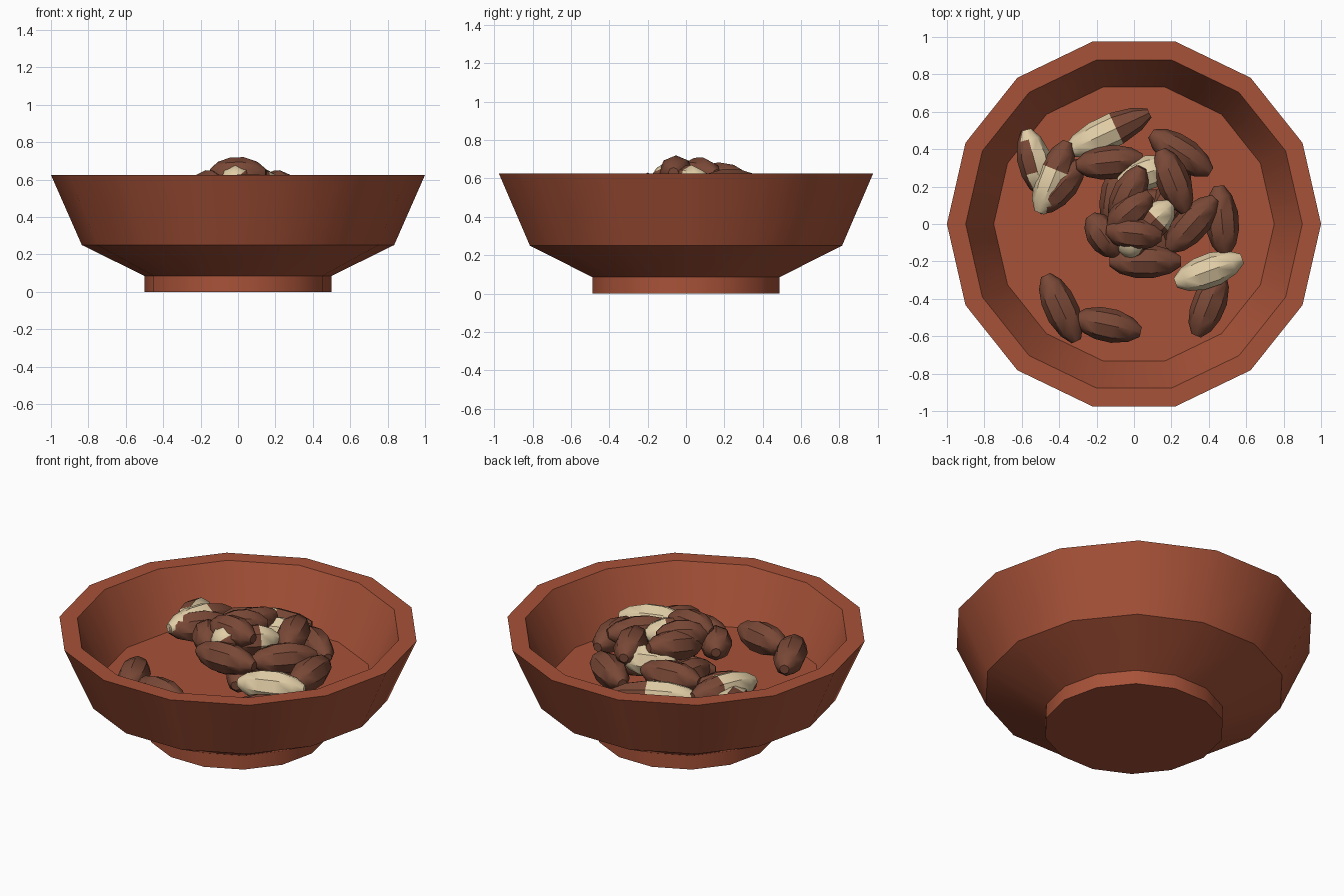
import bpy, bmesh, math
from mathutils import Matrix, Vector

cube = bpy.data.objects.get("Cube")
if cube:
    bpy.data.objects.remove(cube)


def material(name, r, g, b):
    mat = bpy.data.materials.new(name)
    mat.use_nodes = True
    mat.diffuse_color = (r, g, b, 1)
    mat.node_tree.nodes["Principled BSDF"].inputs["Base Color"].default_value = (r, g, b, 1)
    return mat


clay = material("terracotta clay", 0.39, 0.085, 0.04)
shell = material("brown shell", 0.19, 0.065, 0.037)
kernel = material("cream kernel", 0.75, 0.61, 0.38)


def lathe(bm, profile, sides):
    """Revolve (radius, height) points around z, closing both ends with flat caps."""
    rings = []
    for radius, height in profile:
        angles = [math.tau * i / sides for i in range(sides)]
        rings.append([bm.verts.new((radius * math.cos(a), radius * math.sin(a), height))
                      for a in angles])
    for low, high in zip(rings, rings[1:]):
        for i in range(sides):
            j = (i + 1) % sides
            bm.faces.new((low[i], low[j], high[j], high[i]))
    bm.faces.new(list(reversed(rings[0])))
    bm.faces.new(rings[-1])


def finish(bm, name, materials, smooth_angle):
    bm.normal_update()
    mesh = bpy.data.meshes.new(name)
    bm.to_mesh(mesh)
    bm.free()
    for mat in materials:
        mesh.materials.append(mat)
    obj = bpy.data.objects.new(name, mesh)
    bpy.context.collection.objects.link(obj)
    bpy.ops.object.select_all(action="DESELECT")
    obj.select_set(True)
    bpy.context.view_layer.objects.active = obj
    bpy.ops.object.shade_smooth_by_angle(angle=math.radians(smooth_angle))
    return obj


# Bowl: foot, flared base, outer wall, rim, inner wall and floor
bm = bmesh.new()
lathe(bm, [(0.5, 0), (0.5, 0.085), (0.835, 0.25), (1, 0.625), (0.9, 0.625), (0.75, 0.31)], 14)
finish(bm, "bowl", [clay], 30)

# Nut outline along its length: (radius, position)
NUT = [(0.3, -1), (0.72, -0.72), (0.97, -0.3), (1, 0.2), (0.72, 0.7), (0.3, 1)]


def nut(name, x, y, z, heading, length, tilt=0, peeled=None):
    """Faceted nut; peeled is a rule on a face's position telling where the kernel shows."""
    bm = bmesh.new()
    lathe(bm, NUT, 8)
    bmesh.ops.transform(bm, matrix=Matrix.Diagonal((0.09, 0.09, length / 2, 1)), verts=bm.verts)
    turn = (Matrix.Rotation(math.radians(heading), 4, "Z")
            @ Matrix.Rotation(math.radians(90 - tilt), 4, "Y"))
    for face in bm.faces:
        c = face.calc_center_median()
        along = c.z / (length / 2)
        # Sideways position across the nut after turning, left of its heading
        side = c.y / 0.09
        if peeled and peeled(along, side):
            face.material_index = 1
    bmesh.ops.transform(bm, matrix=Matrix.Translation(Vector((x, y, z))) @ turn, verts=bm.verts)
    finish(bm, name, [shell, kernel], 40)


whole = lambda along, side: True
front_end = lambda along, side: along > 0
back_part = lambda along, side: along < 0.35
right_half = lambda along, side: side < 0.3
left_half = lambda along, side: side > -0.4

# Loose nuts lying around the floor
loose = [
    (-0.39, -0.45, 0.4, -65, 0.39),
    (-0.14, -0.54, 0.4, -12, 0.36),
    (0.4, -0.43, 0.4, 68, 0.36),
    (0.4, -0.25, 0.48, 20, 0.38, 0, whole),
    (0.47, 0.02, 0.47, 95, 0.37),
    (0.25, 0.38, 0.45, -33, 0.38),
    (-0.14, 0.49, 0.44, 25, 0.49, 0, back_part),
    (-0.53, 0.33, 0.43, 105, 0.36, 0, right_half),
    (-0.43, 0.25, 0.47, 68, 0.41, 0, back_part),
    (-0.4, 0.2, 0.46, 48, 0.35),
]

# Central heap, from the hidden bottom layer upwards
heap = [
    (0, 0.06, 0.4, 30, 0.4),
    (0.1, -0.08, 0.42, 110, 0.38),
    (0.19, 0.12, 0.43, 60, 0.36),
    (-0.09, 0.15, 0.42, 80, 0.38),
    (-0.13, 0.33, 0.5, 6, 0.36),
    (0.06, 0.27, 0.52, 20, 0.3, 0, whole),
    (0.06, -0.2, 0.54, 0, 0.38),
    (0.31, 0, 0.53, 48, 0.37),
    (0.21, 0.23, 0.56, -68, 0.36),
    (-0.16, -0.06, 0.56, 125, 0.26),
    (0.1, 0.01, 0.58, 45, 0.28, 0, front_end),
    (-0.01, -0.09, 0.59, 80, 0.18, 0, left_half),
    (-0.03, 0.15, 0.59, 65, 0.34, 8),
    (-0.02, 0.07, 0.62, 40, 0.28),
    (0, -0.05, 0.63, -6, 0.3),
]

for number, spec in enumerate(loose, 1):
    nut(f"loose_nut_{number}", *spec)
for number, spec in enumerate(heap, 1):
    nut(f"heap_nut_{number}", *spec)
